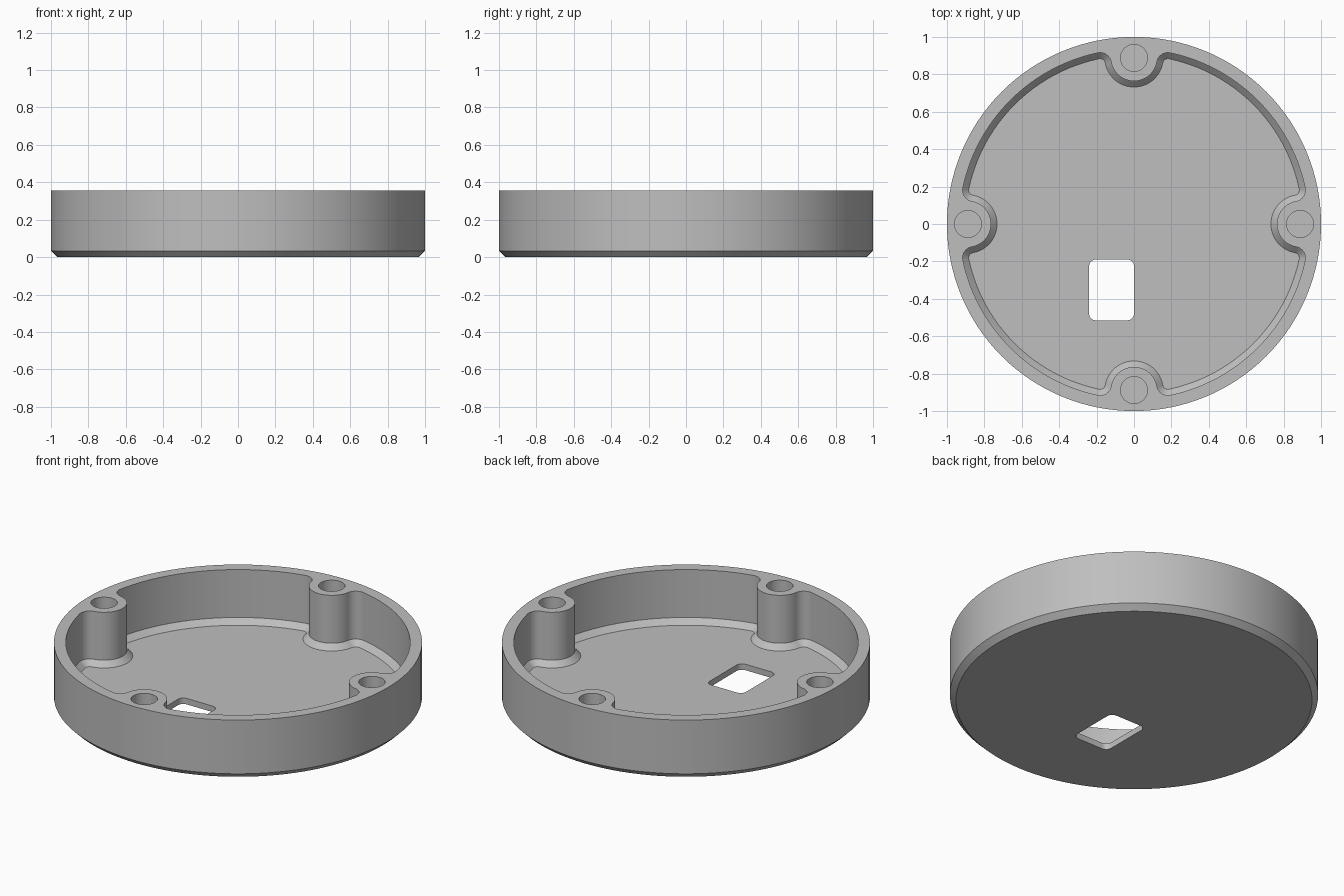
import bpy, bmesh
from math import cos, sin, pi, atan2, hypot, sqrt, radians

cube = bpy.data.objects.get("Cube")
if cube:
    bpy.data.objects.remove(cube, do_unlink=True)

HEIGHT, CHAMFER, FLOOR = 0.355, 0.033, 0.036
WALL_R, BOSS_R, BOSS_POS, HOLE_R, FILLET = 0.935, 0.124, 0.888, 0.072, 0.06

grey = bpy.data.materials.new("plain grey")
grey.use_nodes = True
colour = (0.52, 0.52, 0.52, 1)
grey.diffuse_color = colour
grey.node_tree.nodes["Principled BSDF"].inputs["Base Color"].default_value = colour


def arc(cx, cy, r, start, end, n, ends=True):
    """Points on an arc, optionally without its two end points."""
    steps = range(n + 1) if ends else range(1, n)
    return [(cx + r * cos(start + (end - start) * i / n),
             cy + r * sin(start + (end - start) * i / n)) for i in steps]


def circle(r, n, cx=0, cy=0):
    return arc(cx, cy, r, 0, 2 * pi, n)[:-1]


def loft(name, sections):
    """Closed solid through matching (outline, z) sections."""
    bm = bmesh.new()
    rings = [[bm.verts.new((x, y, z)) for x, y in pts] for pts, z in sections]
    n = len(rings[0])
    for low, high in zip(rings, rings[1:]):
        for i in range(n):
            j = (i + 1) % n
            bm.faces.new((low[i], low[j], high[j], high[i]))
    bm.faces.new(rings[0][::-1])
    bm.faces.new(rings[-1])
    bmesh.ops.recalc_face_normals(bm, faces=bm.faces)
    mesh = bpy.data.meshes.new(name)
    bm.to_mesh(mesh)
    bm.free()
    mesh.materials.append(grey)
    obj = bpy.data.objects.new(name, mesh)
    bpy.context.collection.objects.link(obj)
    return obj


def pocket_outline(d):
    """Round pocket with four filleted bosses, inset by d."""
    # Fillet centre touches both the wall circle and the boss circle
    a, b = WALL_R - FILLET, BOSS_R + FILLET
    fx = (a * a - b * b + BOSS_POS ** 2) / (2 * BOSS_POS)
    fy = sqrt(a * a - fx * fx)
    wall = atan2(fy, fx)
    side = atan2(fy, BOSS_POS - fx)
    pts = arc(fx, -fy, FILLET - d, -wall, side, 10)
    pts += arc(BOSS_POS, 0, BOSS_R + d, side - pi, -pi - side, 28, False)
    pts += arc(fx, fy, FILLET - d, -side, wall, 10)
    pts += arc(0, 0, WALL_R - d, wall, pi / 2 - wall, 24, False)
    outline = []
    for k in range(4):
        c, s = round(cos(k * pi / 2)), round(sin(k * pi / 2))
        outline += [(c * x - s * y, s * x + c * y) for x, y in pts]
    return outline


def cut(target, cutter):
    cutter.hide_render = True
    mod = target.modifiers.new("cut", 'BOOLEAN')
    mod.operation = 'DIFFERENCE'
    mod.solver = 'EXACT'
    mod.object = cutter
    bpy.context.view_layer.objects.active = target
    bpy.ops.object.modifier_apply(modifier=mod.name)
    bpy.data.objects.remove(cutter, do_unlink=True)


# Outer drum with a chamfered foot
body = loft("round_housing", [(circle(1 - CHAMFER, 128), 0),
                              (circle(1, 128), CHAMFER),
                              (circle(1, 128), HEIGHT)])

# Pocket with a sloped edge around its floor
rim = pocket_outline(0)
cut(body, loft("pocket_cutter", [(pocket_outline(0.032), FLOOR),
                                 (rim, FLOOR + 0.032), (rim, HEIGHT + 0.1)]))

# Blind screw holes in the bosses
for k in range(4):
    hole = circle(HOLE_R, 40, BOSS_POS * cos(k * pi / 2), BOSS_POS * sin(k * pi / 2))
    cut(body, loft("screw_hole_cutter", [(hole, 0.07), (hole, HEIGHT + 0.1)]))

# Rounded rectangular window through the floor
left, right, front, back, r = -0.24, 0.0, -0.515, -0.19, 0.035
window = []
for k, (x, y) in enumerate([(right - r, back - r), (left + r, back - r),
                            (left + r, front + r), (right - r, front + r)]):
    window += arc(x, y, r, k * pi / 2, (k + 1) * pi / 2, 6)
cut(body, loft("window_cutter", [(window, -0.1), (window, 0.2)]))

# Smooth curved walls, crisp edges
bpy.ops.object.select_all(action='DESELECT')
body.select_set(True)
bpy.context.view_layer.objects.active = body
bpy.ops.object.shade_smooth_by_angle(angle=radians(25))
